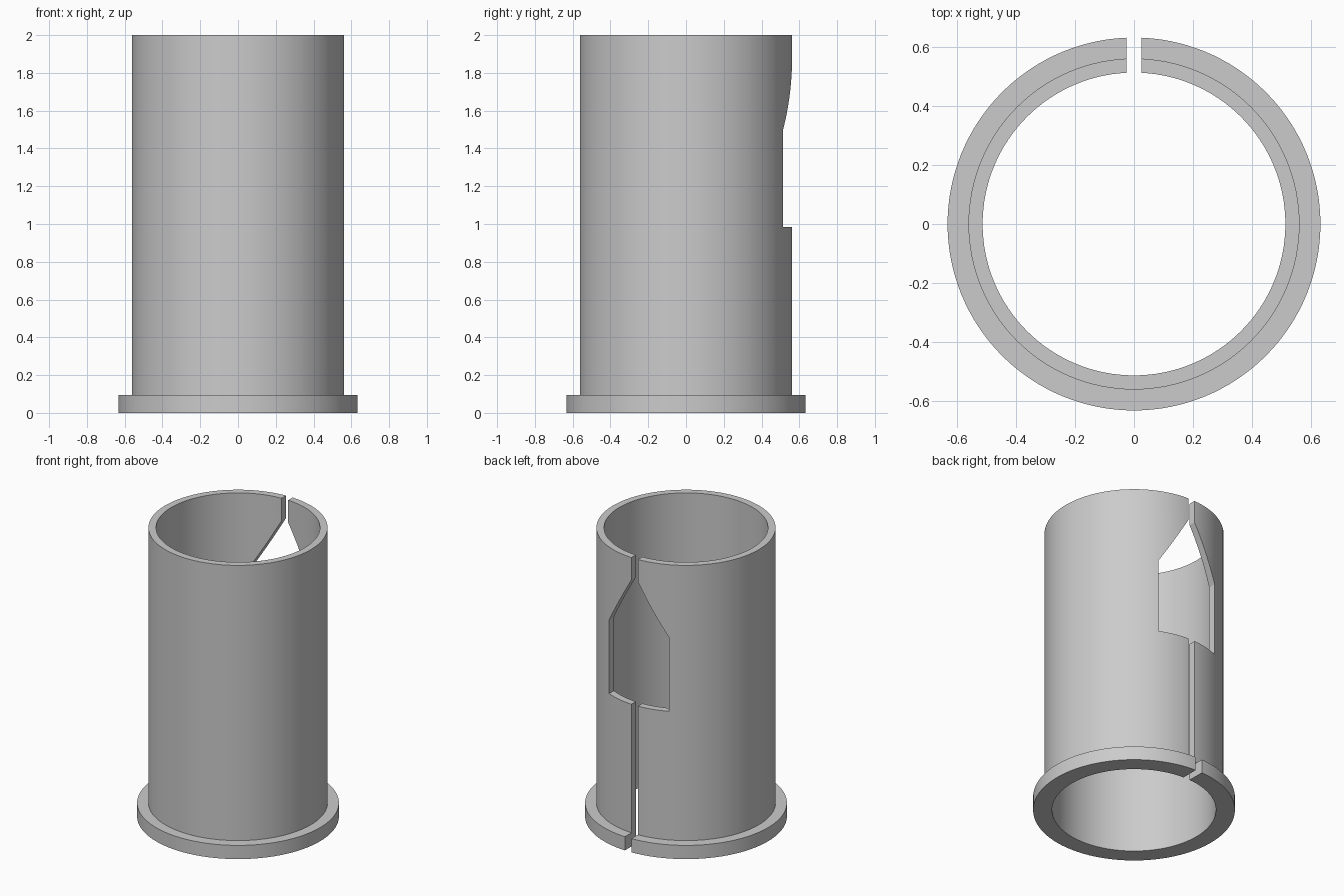
import bpy, bmesh, math

cube = bpy.data.objects.get("Cube")
if cube:
    bpy.data.objects.remove(cube, do_unlink=True)

BORE, WALL, RIM = 0.514, 0.562, 0.633
HEIGHT, RIM_HEIGHT = 2.0, 0.095
SLOT, WINDOW = 0.025, 0.23      # half widths

grey = bpy.data.materials.new("plain grey")
grey.use_nodes = True
colour = (0.6, 0.6, 0.6, 1)
grey.diffuse_color = colour
grey.node_tree.nodes["Principled BSDF"].inputs["Base Color"].default_value = colour


def add_object(name, bm):
    bmesh.ops.recalc_face_normals(bm, faces=bm.faces)
    mesh = bpy.data.meshes.new(name)
    bm.to_mesh(mesh)
    bm.free()
    mesh.materials.append(grey)
    obj = bpy.data.objects.new(name, mesh)
    bpy.context.collection.objects.link(obj)
    return obj


def closed_loop(bm, points):
    verts = [bm.verts.new(p) for p in points]
    edges = [bm.edges.new((verts[i - 1], v)) for i, v in enumerate(verts)]
    return verts, edges


# Flanged sleeve: wall section turned about z
bm = bmesh.new()
section = [(BORE, 0), (RIM, 0), (RIM, RIM_HEIGHT), (WALL, RIM_HEIGHT),
           (WALL, HEIGHT), (BORE, HEIGHT)]
verts, edges = closed_loop(bm, [(r, 0, z) for r, z in section])
bmesh.ops.spin(bm, geom=verts + edges, cent=(0, 0, 0), axis=(0, 0, 1),
               angle=math.tau, steps=128, use_merge=True)
bmesh.ops.remove_doubles(bm, verts=bm.verts, dist=0.0001)
sleeve = add_object("flanged_sleeve", bm)

# Cutter: slot over the full height, widening to a pointed window at the back
bm = bmesh.new()
half = [(SLOT, -0.1), (SLOT, 0.985), (WINDOW, 0.985), (WINDOW, 1.495),
        (SLOT, 1.845), (SLOT, HEIGHT + 0.1)]
outline = half + [(-x, z) for x, z in reversed(half)]
face = bm.faces.new([bm.verts.new((x, 0.2, z)) for x, z in outline])
extruded = bmesh.ops.extrude_face_region(bm, geom=[face])["geom"]
bmesh.ops.translate(bm, vec=(0, 0.6, 0),
                    verts=[v for v in extruded if isinstance(v, bmesh.types.BMVert)])
cutter = add_object("slot_cutter", bm)
cutter.hide_render = True

# Cut the sleeve and shade it
cut = sleeve.modifiers.new("slot", 'BOOLEAN')
cut.operation = 'DIFFERENCE'
cut.solver = 'EXACT'
cut.object = cutter
bpy.ops.object.select_all(action='DESELECT')
bpy.context.view_layer.objects.active = sleeve
sleeve.select_set(True)
bpy.ops.object.modifier_apply(modifier=cut.name)
bpy.data.objects.remove(cutter, do_unlink=True)
bpy.ops.object.shade_smooth_by_angle(angle=math.radians(30))
